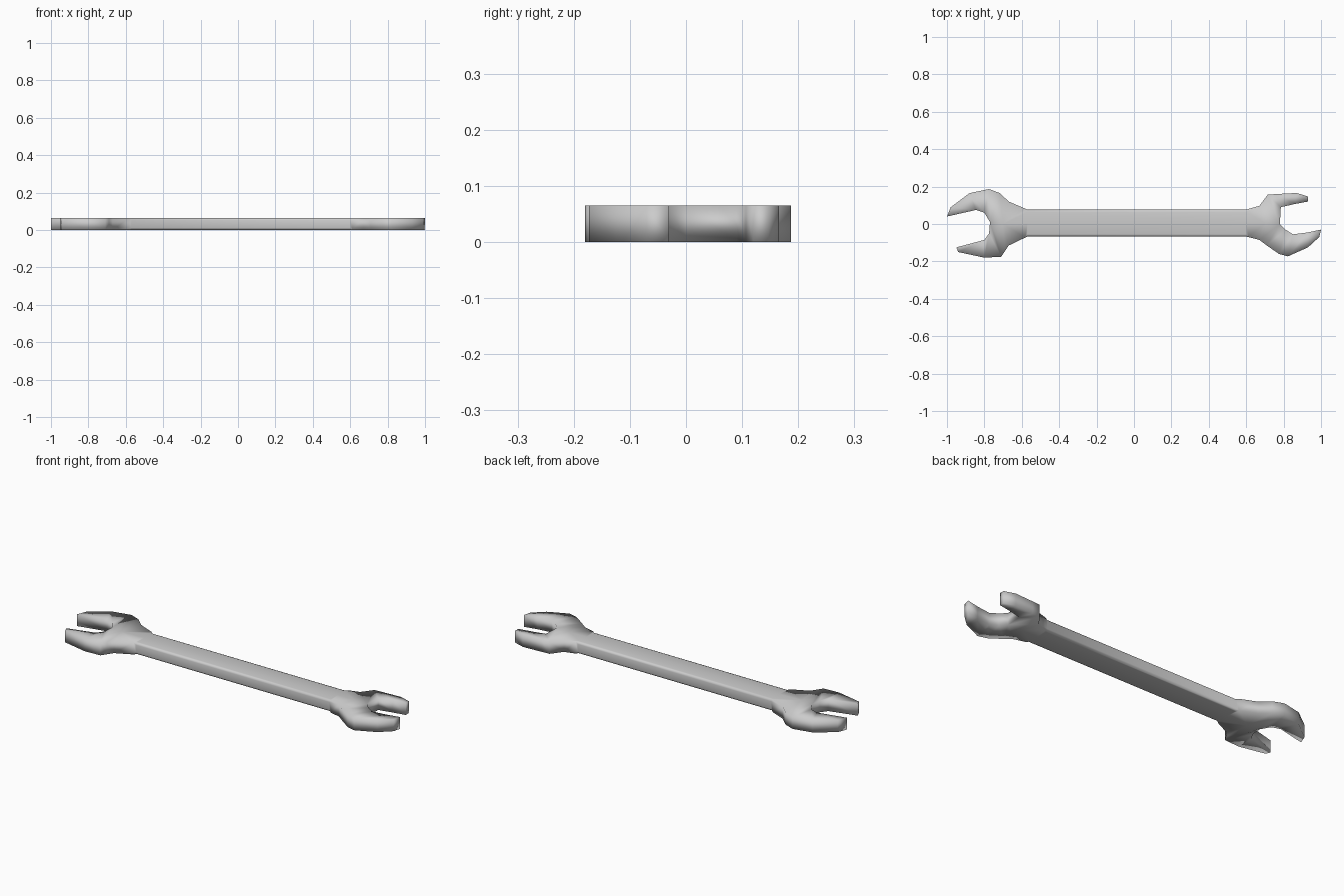
import bpy
import bmesh

cube = bpy.data.objects.get("Cube")
if cube:
    bpy.data.objects.remove(cube)

THICK = 0.065

steel = bpy.data.materials.new("steel_grey")
steel.use_nodes = True
colour = (0.6, 0.6, 0.6, 1)
steel.diffuse_color = colour
steel.node_tree.nodes["Principled BSDF"].inputs["Base Color"].default_value = colour

# Ribs from the left jaw tip to the right jaw tip: outer point, inner point
UPPER = [
    ((-.98, .09), (-1, .04)), ((-.88, .165), (-.845, .075)),
    ((-.775, .187), (-.8, .06)), ((-.717, .165), (-.77, .01)),
    ((-.67, .12), (-.7, 0)), ((-.57, .077), (-.57, .005)),
    ((.6, .077), (.6, .005)), ((.67, .097), (.7, .005)),
    ((.715, .157), (.78, 0)), ((.76, .16), (.785, .09)),
    ((.87, .166), (.86, .107)), ((.93, .147), (.93, .12)),
]
LOWER = [
    ((-.94, -.15), (-.95, -.125)), ((-.8, -.18), (-.8, -.085)),
    ((-.71, -.175), (-.775, -.05)), ((-.69, -.145), (-.77, .01)),
    ((-.67, -.115), (-.7, 0)), ((-.57, -.067), (-.57, .005)),
    ((.6, -.067), (.6, .005)), ((.67, -.085), (.7, .005)),
    ((.71, -.115), (.78, 0)), ((.775, -.16), (.81, -.03)),
    ((.823, -.173), (.85, -.055)), ((.93, -.125), (.93, -.045)),
    ((.99, -.07), (1, -.03)),
]

bm = bmesh.new()


def add_strip(ribs):
    rows = [[bm.verts.new((x, y, 0)) for x, y in rib] for rib in ribs]
    for a, b in zip(rows, rows[1:]):
        bm.faces.new((a[0], a[1], b[1], b[0]))


# Flat plan of the handle and both open jaws, welded on the centre line
add_strip(UPPER)
add_strip(LOWER)
bmesh.ops.remove_doubles(bm, verts=bm.verts[:], dist=0.001)
bmesh.ops.recalc_face_normals(bm, faces=bm.faces[:])

# Thickness
grown = bmesh.ops.extrude_face_region(bm, geom=bm.faces[:], use_keep_orig=True)
for v in grown["geom"]:
    if isinstance(v, bmesh.types.BMVert):
        v.co.z = THICK
bmesh.ops.recalc_face_normals(bm, faces=bm.faces[:])

# Softened long edges of the handle
long_edges = [e for e in bm.edges
              if e.calc_length() > 1 and all(abs(v.co.y) > .05 for v in e.verts)]
bmesh.ops.bevel(bm, geom=long_edges, offset=0.012, segments=2,
                profile=0.5, affect='EDGES')

mesh = bpy.data.meshes.new("open_end_spanner")
bm.to_mesh(mesh)
bm.free()
mesh.materials.append(steel)
for p in mesh.polygons:
    p.use_smooth = True
spanner = bpy.data.objects.new("open_end_spanner", mesh)
bpy.context.collection.objects.link(spanner)
